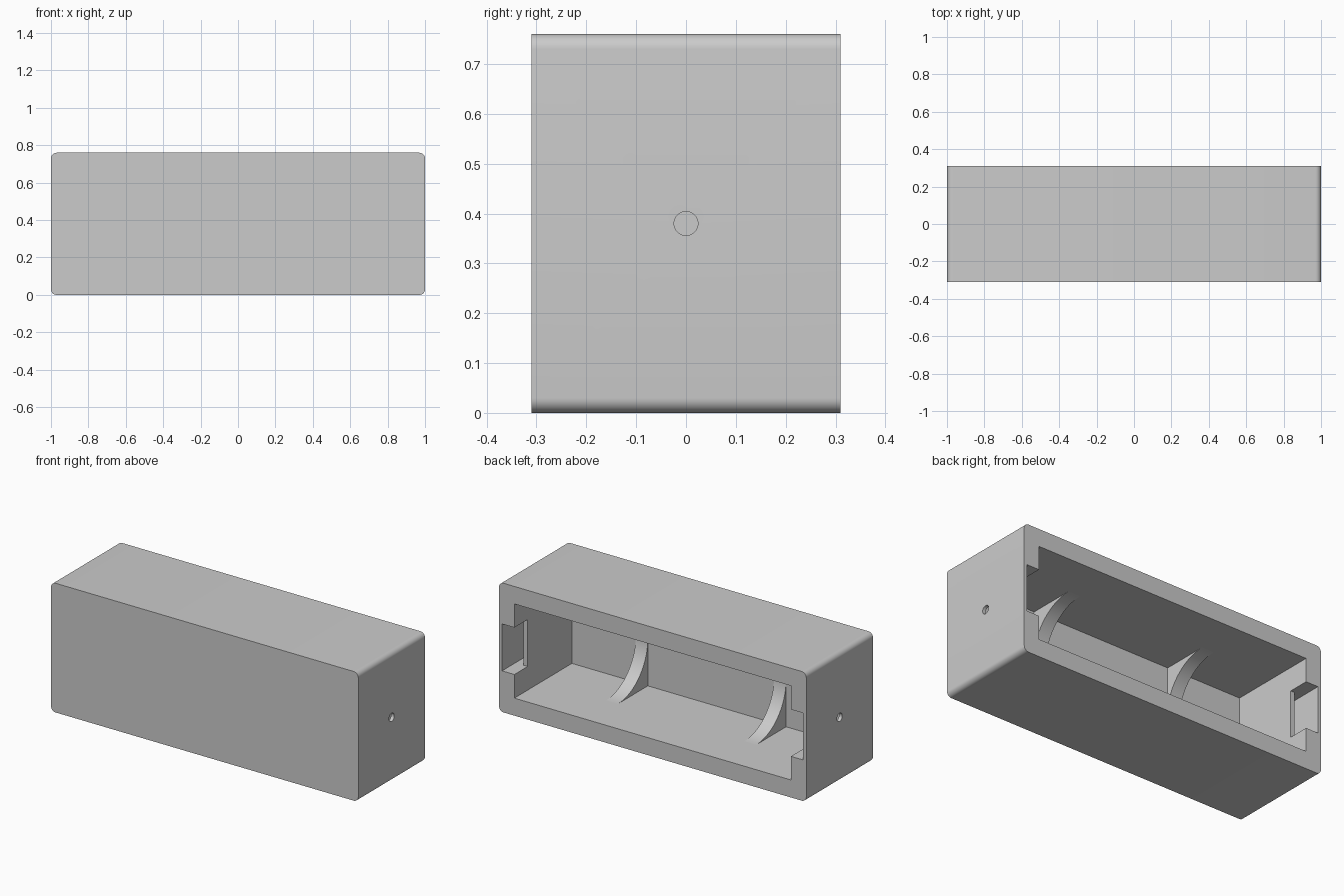
import bpy, bmesh, math
from mathutils import Matrix, Vector

old = bpy.data.objects.get("Cube")
if old:
    bpy.data.objects.remove(old, do_unlink=True)

L, D, H = 1.0, 0.31, 0.76          # half length, half depth, height
IN_X, IN_Y, WALL = 0.90, -0.225, 0.103
MID = H / 2

grey = bpy.data.materials.new("light grey")
grey.use_nodes = True
grey.diffuse_color = (0.6, 0.6, 0.6, 1)
grey.node_tree.nodes["Principled BSDF"].inputs["Base Color"].default_value = (0.6, 0.6, 0.6, 1)


def finish(bm, name):
    bmesh.ops.recalc_face_normals(bm, faces=bm.faces)
    mesh = bpy.data.meshes.new(name)
    bm.to_mesh(mesh)
    bm.free()
    mesh.materials.append(grey)
    obj = bpy.data.objects.new(name, mesh)
    bpy.context.collection.objects.link(obj)
    return obj


def box(name, lo, hi, radius=0):
    lo, hi = Vector(lo), Vector(hi)
    bm = bmesh.new()
    size = hi - lo
    bmesh.ops.create_cube(bm, size=1, matrix=Matrix.Translation((lo + hi) / 2) @ Matrix.Diagonal((*size, 1)))
    if radius:
        edges = [e for e in bm.edges
                 if abs(e.verts[0].co.y - e.verts[1].co.y) > size.y / 2]
        bmesh.ops.bevel(bm, geom=edges, offset=radius, segments=8,
                        profile=0.5, affect='EDGES')
    return finish(bm, name)


def cut(target, cutter):
    cutter.hide_render = True
    mod = target.modifiers.new("cut", 'BOOLEAN')
    mod.operation, mod.solver, mod.object = 'DIFFERENCE', 'EXACT', cutter
    bpy.context.view_layer.objects.active = target
    bpy.ops.object.modifier_apply(modifier=mod.name)
    bpy.data.objects.remove(cutter, do_unlink=True)


def smooth(obj):
    bpy.ops.object.select_all(action='DESELECT')
    obj.select_set(True)
    bpy.context.view_layer.objects.active = obj
    bpy.ops.object.shade_smooth_by_angle(angle=math.radians(30))


# Housing with rounded long edges, open at the back
housing = box("housing", (-L, -D, 0), (L, D, H), 0.03)
cut(housing, box("cavity_cutter", (-IN_X, IN_Y, WALL), (IN_X, 0.4, H - WALL)))

for s in (-1, 1):
    def side_box(name, x0, x1, y0):
        a, b = sorted((s * x0, s * x1))
        return box(name, (a, y0, 0.242), (b, 0.4, 0.518))

    # Latch slot behind a thin lip, open to the rim
    cut(housing, side_box("slot_cutter", 0.926, 0.98, -0.06))
    cut(housing, side_box("mouth_cutter", 0.88, 0.95, 0.186))

    # Release pin hole into the slot
    bm = bmesh.new()
    bmesh.ops.create_cone(bm, cap_ends=True, segments=32, radius1=0.024, radius2=0.024, depth=0.14,
                          matrix=Matrix.Translation((s * 1.02, 0, MID)) @ Matrix.Rotation(math.pi / 2, 4, 'Y'))
    cut(housing, finish(bm, "hole_cutter"))
smooth(housing)


# Curved cradle ribs: concave corner pieces at floor and ceiling
def cradle_rib(name, x, up):
    r = MID - WALL
    cy = IN_Y + r
    steps = 20
    pts = [(IN_Y - 0.004, -r - 0.004), (cy, -r - 0.004)]
    for i in range(steps + 1):
        t = math.pi / 2 * i / steps
        pts.append((cy - r * math.sin(t), -r * math.cos(t)))
    pts.append((IN_Y - 0.004, 0))
    bm = bmesh.new()
    face = bm.faces.new([bm.verts.new((x - 0.039, y, MID + up * z)) for y, z in pts])
    ext = bmesh.ops.extrude_face_region(bm, geom=[face])
    bmesh.ops.translate(bm, vec=(0.078, 0, 0),
                        verts=[v for v in ext["geom"] if isinstance(v, bmesh.types.BMVert)])
    smooth(finish(bm, name))


for x, side in ((0.445, "left"), (-0.455, "right")):
    for up, level in ((1, "lower"), (-1, "upper")):
        cradle_rib(f"{side}_{level}_cradle_rib", x, up)
